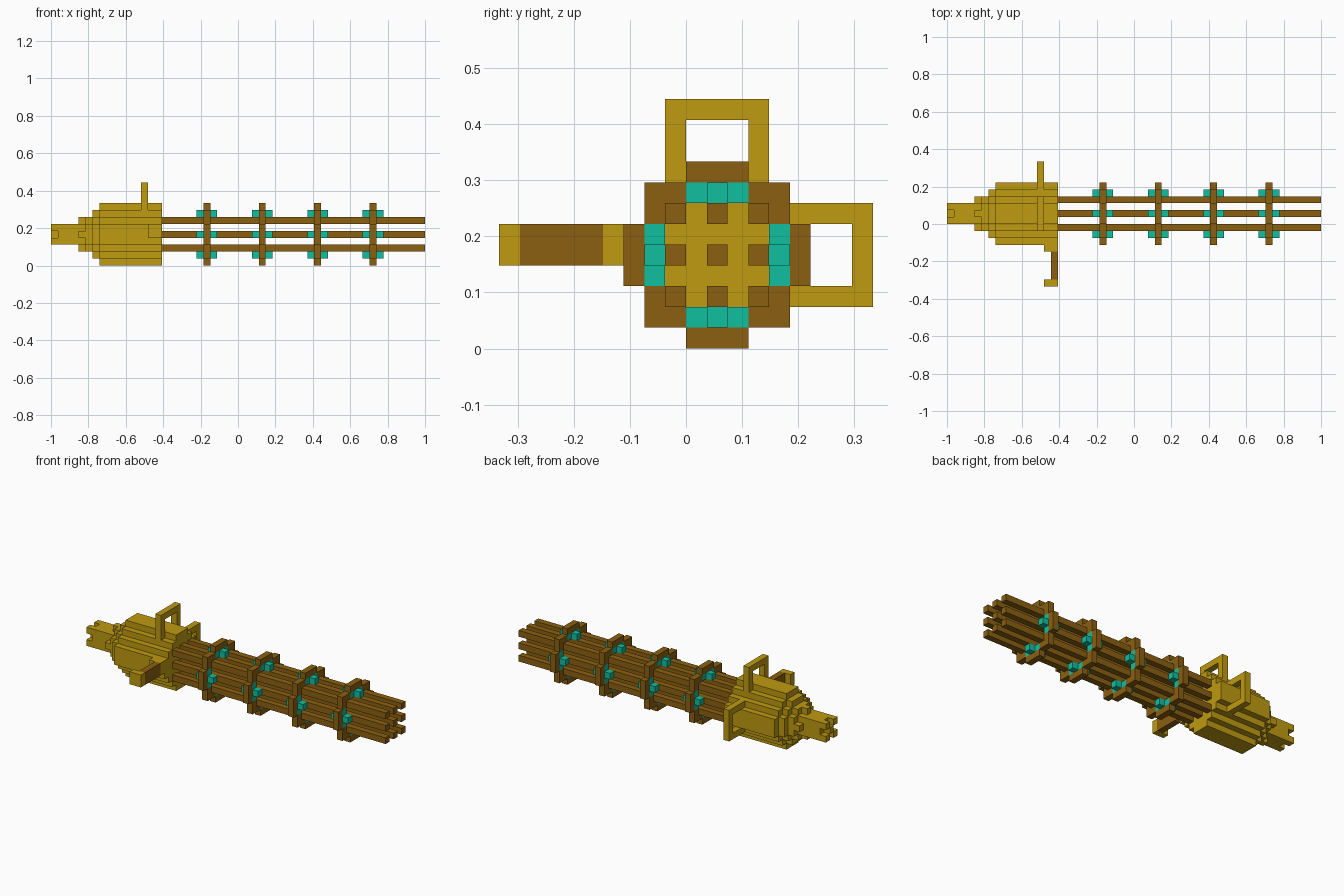
import bpy
import bmesh
from mathutils import Vector

if "Cube" in bpy.data.objects:
    bpy.data.objects.remove(bpy.data.objects["Cube"], do_unlink=True)

U = 2 / 54               # one block
CY, CZ = 1.5, 4.5        # long axis of the model, in blocks


def material(name, rgb):
    m = bpy.data.materials.new(name)
    m.use_nodes = True
    color = (*rgb, 1)
    m.diffuse_color = color
    m.node_tree.nodes["Principled BSDF"].inputs["Base Color"].default_value = color
    return m


GOLD = material("gold", (0.52, 0.325, 0.005))
BROWN = material("brown", (0.26, 0.117, 0.005))
TEAL = material("teal", (0.005, 0.52, 0.35))


def finish(name, bm, mat):
    bmesh.ops.recalc_face_normals(bm, faces=bm.faces)
    mesh = bpy.data.meshes.new(name)
    bm.to_mesh(mesh)
    bm.free()
    mesh.materials.append(mat)
    bpy.context.collection.objects.link(bpy.data.objects.new(name, mesh))


def point(x, a, b):
    """Blocks along the axis and across it, to scene units."""
    return Vector((x, a + CY, b + CZ)) * U


def boxes(name, mat, spans):
    """One object from boxes given as (x0, x1, a0, a1, b0, b1)."""
    bm = bmesh.new()
    for x0, x1, a0, a1, b0, b1 in spans:
        verts = bmesh.ops.create_cube(bm, size=1)["verts"]
        for v in verts:
            v.co = point(x1 if v.co.x > 0 else x0,
                         a1 if v.co.y > 0 else a0,
                         b1 if v.co.z > 0 else b0)
    finish(name, bm, mat)


def turned(spans):
    """Repeat boxes at four quarter turns about the axis."""
    result = []
    for s in spans:
        for _ in range(4):
            result.append(s)
            x0, x1, a0, a1, b0, b1 = s
            s = (x0, x1, -b1, -b0, a0, a1)
    return result


def stepped_prism(name, mat, x0, x1, corners):
    """Extrude a stepped round outline from its first-quadrant corners."""
    quarter = []
    for i, (a, b) in enumerate(corners):
        quarter.append((a, b))
        if i + 1 < len(corners):
            quarter.append((corners[i + 1][0], b))
    outline = []
    for _ in range(4):
        outline += quarter
        quarter = [(-b, a) for a, b in quarter]
    bm = bmesh.new()
    face = bm.faces.new([bm.verts.new(point(x0, a, b)) for a, b in outline])
    ext = bmesh.ops.extrude_face_region(bm, geom=[face], use_keep_orig=True)
    moved = [g for g in ext["geom"] if isinstance(g, bmesh.types.BMVert)]
    bmesh.ops.translate(bm, verts=moved, vec=((x1 - x0) * U, 0, 0))
    finish(name, bm, mat)


# Housing, stepping down towards the rear
stepped_prism("housing", GOLD, -20, -11, [(4.5, 1.5), (3.5, 2.5), (2.5, 3.5), (1.5, 4.5)])
stepped_prism("housing_shoulder", GOLD, -21, -20, [(3.5, 1.5), (2.5, 2.5), (1.5, 3.5)])
stepped_prism("housing_neck", GOLD, -22, -21, [(2.5, 1.5), (1.5, 2.5)])
boxes("neck_lugs", GOLD, turned([(-23, -22, 1.5, 2.5, -0.5, 0.5)]))

# Rear stem with notched end
boxes("rear_stem", GOLD, [(-26, -22, -1.5, 1.5, -1.5, 1.5)])
boxes("stem_tip", GOLD, [(-27, -26, -0.5, 0.5, -0.5, 0.5)]
      + turned([(-27, -26, 0.5, 1.5, 0.5, 1.5)]))

# Three by three barrels
for row, b in zip(("lower", "middle", "upper"), (-2, 0, 2)):
    for col, a in zip(("front", "centre", "back"), (-2, 0, 2)):
        boxes(f"barrel_{row}_{col}", BROWN,
              [(-11, 27, a - 0.5, a + 0.5, b - 0.5, b + 0.5)])

# Barrel clamps with teal inserts
for i, x in enumerate((-5, 3, 11, 19), 1):
    boxes(f"clamp_ring_{i}", BROWN, turned([
        (x, x + 1, 3.5, 4.5, -1.5, 1.5),
        (x, x + 1, 2.5, 3.5, 1.5, 3.5),
        (x, x + 1, 1.5, 2.5, 2.5, 3.5)]))
    boxes(f"clamp_inserts_{i}", TEAL, turned([
        (x, x + 1, 2.5, 3.5, -1.5, 1.5),
        (x - 1, x, 2.5, 3.5, -0.5, 0.5),
        (x + 1, x + 2, 2.5, 3.5, -0.5, 0.5)]))

# Loop handles on the top and the back
loop = [(-14, -13, -2.5, -1.5, 3.5, 7.5),
        (-14, -13, 1.5, 2.5, 3.5, 7.5),
        (-14, -13, -1.5, 1.5, 6.5, 7.5)]
boxes("top_handle", GOLD, loop)
boxes("back_handle", GOLD, [(x0, x1, b0, b1, a0, a1) for x0, x1, a0, a1, b0, b1 in loop])

# Side grip on the front
boxes("grip_mount", GOLD, [(-13, -11, -5.5, -4.5, -0.5, 1.5)])
boxes("grip_bar", BROWN, [(-12, -11, -9.5, -5.5, -0.5, 1.5)])
boxes("grip_end", GOLD, [(-13, -11, -10.5, -9.5, -0.5, 1.5)])
